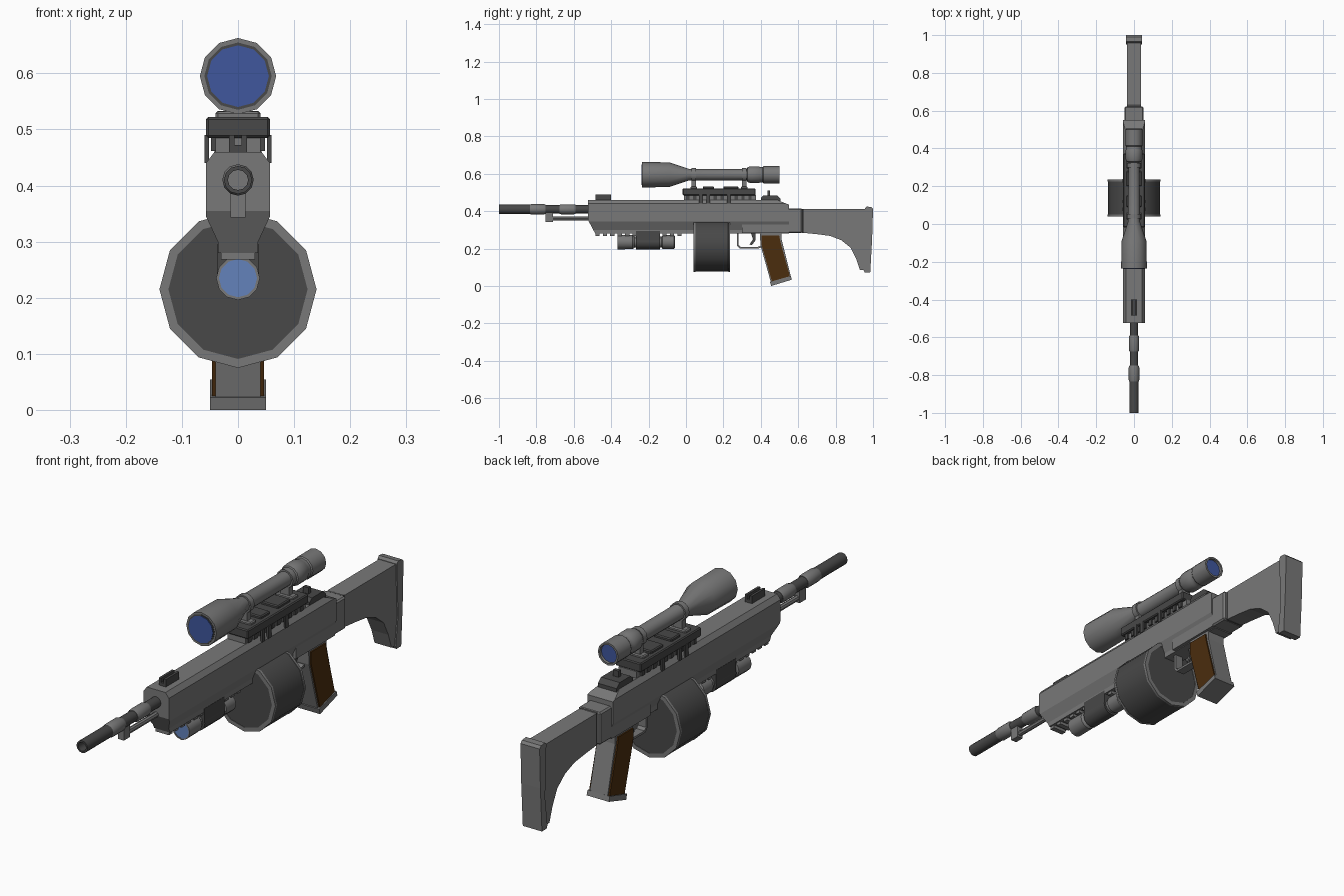
import bpy, bmesh, math
from mathutils import Vector


def mat(name, rgb):
    m = bpy.data.materials.new(name)
    m.diffuse_color = (*rgb, 1)
    return m


GREY = mat("gunmetal_grey", (0.19, 0.19, 0.19))
DARK = mat("dark_grey", (0.065, 0.065, 0.065))
BLUE = mat("lens_blue", (0.05, 0.095, 0.34))
PALE = mat("pale_lens_blue", (0.125, 0.225, 0.50))
BROWN = mat("grip_brown", (0.07, 0.026, 0.004))


def finish(bm, name, m, smooth=False):
    bmesh.ops.recalc_face_normals(bm, faces=bm.faces)
    for f in bm.faces:
        f.smooth = smooth
    me = bpy.data.meshes.new(name)
    bm.to_mesh(me)
    bm.free()
    me.materials.append(m)
    if smooth:
        me.set_sharp_from_angle(angle=math.radians(32))
    ob = bpy.data.objects.new(name, me)
    bpy.context.collection.objects.link(ob)
    return ob


def lathe(name, m, z, profile, n=12, x=0):
    """Revolve (y, radius) points around an axis along y; cap both ends."""
    bm = bmesh.new()
    rings = []
    for y, r in profile:
        rings.append([bm.verts.new((x + r * math.cos(2 * math.pi * i / n), y,
                                    z + r * math.sin(2 * math.pi * i / n))) for i in range(n)])
    for a, b in zip(rings, rings[1:]):
        for i in range(n):
            j = (i + 1) % n
            bm.faces.new((a[i], a[j], b[j], b[i]))
    bm.faces.new(rings[0])
    bm.faces.new(rings[-1])
    return finish(bm, name, m, True)


def prism(name, m, x0, x1, pts, bevel=0):
    """Extrude a (y, z) outline from x0 to x1."""
    bm = bmesh.new()
    a = [bm.verts.new((x0, y, z)) for y, z in pts]
    b = [bm.verts.new((x1, y, z)) for y, z in pts]
    bm.faces.new(a)
    bm.faces.new(b)
    for i in range(len(pts)):
        j = (i + 1) % len(pts)
        bm.faces.new((a[i], a[j], b[j], b[i]))
    if bevel:
        bmesh.ops.bevel(bm, geom=bm.edges[:], offset=bevel, segments=1, affect='EDGES')
    return finish(bm, name, m)


def box(name, m, hx, y0, y1, z0, z1, bevel=0, x=0):
    return prism(name, m, x - hx, x + hx, [(y0, z0), (y1, z0), (y1, z1), (y0, z1)], bevel)


# receiver: chamfered section along y, then nose and tail cut at a slant
half = [(0.042, 0.46), (0.057, 0.44), (0.057, 0.345), (0.036, 0.30), (0.036, 0.28)]
sec = half + [(-x, z) for x, z in reversed(half)]
bm = bmesh.new()
ends = [[bm.verts.new((x, y, z)) for x, z in sec] for y in (-0.525, 0.55)]
for e in ends:
    bm.faces.new(e)
for i in range(len(sec)):
    j = (i + 1) % len(sec)
    bm.faces.new((ends[0][i], ends[0][j], ends[1][j], ends[1][i]))
for co, no in (((0, -0.525, 0.355), (0, -0.075, -0.04)), ((0, 0.55, 0.435), (0, 0.02, 0.05))):
    bmesh.ops.bisect_plane(bm, geom=bm.verts[:] + bm.edges[:] + bm.faces[:], plane_co=Vector(co),
                           plane_no=Vector(no).normalized(), clear_outer=True)
    bmesh.ops.holes_fill(bm, edges=[e for e in bm.edges if e.is_boundary], sides=0)
finish(bm, "receiver", GREY)
box("lower_receiver", GREY, 0.05, 0.30, 0.55, 0.283, 0.36)
for i in range(12):
    y = -0.485 + i * 0.04
    box("lower_rail_tooth", GREY, 0.03, y, y + 0.022, 0.268, 0.285)

# barrel, sleeves and gas tube
lathe("barrel", DARK, 0.41, [(-0.90, 0.018), (-1.0, 0.018), (-1.0, 0.025), (-0.835, 0.025),
                             (-0.80, 0.022), (-0.5, 0.022)])
lathe("bore", GREY, 0.41, [(-0.91, 0.018), (-0.902, 0.018)])
lathe("barrel_sleeve_front", GREY, 0.41, [(-0.835, 0.025), (-0.825, 0.028), (-0.76, 0.028), (-0.75, 0.024)])
lathe("barrel_sleeve_rear", GREY, 0.41, [(-0.675, 0.024), (-0.665, 0.027), (-0.60, 0.027), (-0.59, 0.024)])
lathe("gas_tube", GREY, 0.36, [(-0.74, 0.011), (-0.51, 0.011)], 8)
box("gas_block", GREY, 0.013, -0.75, -0.71, 0.343, 0.40)

# front and rear sights
box("front_sight_base", DARK, 0.016, -0.485, -0.40, 0.455, 0.472)
for s in (-1, 1):
    box("front_sight_wing", DARK, 0.005, -0.485, -0.40, 0.47, 0.49, x=s * 0.011)
prism("rear_sight", DARK, -0.042, 0.042, [(0.40, 0.44), (0.40, 0.472), (0.415, 0.485), (0.485, 0.485),
                                          (0.505, 0.468), (0.505, 0.44)])
box("rear_sight_post", DARK, 0.012, 0.435, 0.45, 0.48, 0.51)

# scope mount: base, side rail, clamp feet and top plates
box("mount_base", GREY, 0.04, -0.01, 0.375, 0.455, 0.487)
box("mount_rail", DARK, 0.057, -0.018, 0.372, 0.485, 0.522, 0.004)
for i in range(10):
    y = 0.0 + i * 0.037
    box("mount_tooth", DARK, 0.048, y, y + 0.018, 0.462, 0.487)
for y in (0.07, 0.11, 0.22):
    for s in (-1, 1):
        box("mount_clamp", DARK, 0.004, y, y + 0.018, 0.44, 0.49, x=s * 0.056)
for y0, y1 in ((0.09, 0.15), (0.20, 0.28)):
    box("mount_top_plate", DARK, 0.04, y0, y1, 0.515, 0.533, 0.004)

# scope, its rings and lenses
lathe("scope_body", GREY, 0.595, [
    (-0.215, 0.056), (-0.235, 0.058), (-0.235, 0.068), (-0.09, 0.066), (0.015, 0.031), (0.325, 0.030),
    (0.33, 0.040), (0.345, 0.045), (0.39, 0.045), (0.395, 0.042), (0.41, 0.042), (0.415, 0.046),
    (0.50, 0.046), (0.50, 0.038), (0.485, 0.037)])
lathe("scope_front_rim", DARK, 0.595, [(-0.2365, 0.060), (-0.232, 0.060)])
lathe("scope_front_lens", BLUE, 0.595, [(-0.239, 0.055), (-0.230, 0.055)])
lathe("scope_rear_lens", BLUE, 0.595, [(0.49, 0.037), (0.484, 0.037)])
for y in (0.042, 0.312):
    lathe("scope_ring", GREY, 0.595, [(y - 0.012, 0.037), (y + 0.012, 0.037)])
    box("scope_ring_foot", GREY, 0.02, y - 0.012, y + 0.012, 0.515, 0.575)
    box("scope_ring_base", GREY, 0.04, y - 0.018, y + 0.018, 0.515, 0.532, 0.004)

# flashlight under the handguard
lathe("flashlight", GREY, 0.235, [(-0.355, 0.034), (-0.365, 0.034), (-0.365, 0.039), (-0.285, 0.038),
                                  (-0.275, 0.030), (-0.13, 0.030), (-0.125, 0.036), (-0.065, 0.037),
                                  (-0.06, 0.032)])
lathe("flashlight_lens", PALE, 0.235, [(-0.363, 0.034), (-0.356, 0.034)])
lathe("flashlight_clamp", DARK, 0.235, [(-0.268, 0.039), (-0.14, 0.039)])
box("flashlight_mount", DARK, 0.037, -0.268, -0.14, 0.24, 0.295)

# drum magazine with lighter rims
lathe("drum_magazine", DARK, 0.215, [(0.043, 0.123), (0.043, 0.125), (0.05, 0.1385), (0.225, 0.1385),
                                     (0.232, 0.125), (0.232, 0.123)])
for y, s in ((0.04, 1), (0.236, -1)):
    lathe("drum_rim", GREY, 0.215, [(y + s * 0.004, 0.124), (y, 0.124), (y, 0.140), (y + s * 0.010, 0.140)])
    lathe("drum_cap", DARK, 0.215, [(y + s * 0.002, 0.124), (y + s * 0.006, 0.124)])

# trigger guard and trigger
prism("trigger_guard", GREY, -0.018, 0.018, [
    (0.272, 0.29), (0.272, 0.215), (0.288, 0.20), (0.385, 0.20), (0.42, 0.212), (0.42, 0.221),
    (0.383, 0.209), (0.292, 0.209), (0.282, 0.219), (0.282, 0.29)])
prism("trigger", DARK, -0.008, 0.008, [(0.345, 0.29), (0.358, 0.25), (0.340, 0.222), (0.352, 0.218),
                                       (0.372, 0.245), (0.372, 0.29)])

# pistol grip with side panels and foot
prism("pistol_grip", GREY, -0.04, 0.04, [(0.395, 0.29), (0.51, 0.29), (0.512, 0.245), (0.562, 0.045),
                                         (0.455, 0.015), (0.398, 0.22)])
for s in (-1, 1):
    prism("grip_panel", BROWN, s * 0.038, s * 0.046, [(0.403, 0.27), (0.498, 0.27), (0.505, 0.235),
                                                      (0.556, 0.05), (0.460, 0.022), (0.404, 0.22)])
prism("grip_foot", GREY, -0.05, 0.05, [(0.449, 0.022), (0.455, 0.0), (0.566, 0.034), (0.56, 0.054)])

# stock: collar, gap, curved shoulder piece and butt plate
box("stock_collar", GREY, 0.05, 0.535, 0.622, 0.284, 0.415, 0.006)
box("stock_seam", DARK, 0.036, 0.62, 0.632, 0.284, 0.413)
prism("stock", GREY, -0.038, 0.038, [
    (0.63, 0.413), (0.63, 0.284), (0.70, 0.277), (0.77, 0.268), (0.83, 0.245), (0.88, 0.205),
    (0.91, 0.145), (0.93, 0.085), (0.965, 0.085), (0.965, 0.413)])
prism("butt_plate", GREY, -0.043, 0.043, [
    (0.957, 0.415), (0.965, 0.425), (0.99, 0.422), (1.0, 0.412), (0.995, 0.25), (0.985, 0.072),
    (0.955, 0.072), (0.95, 0.085), (0.965, 0.20)])
